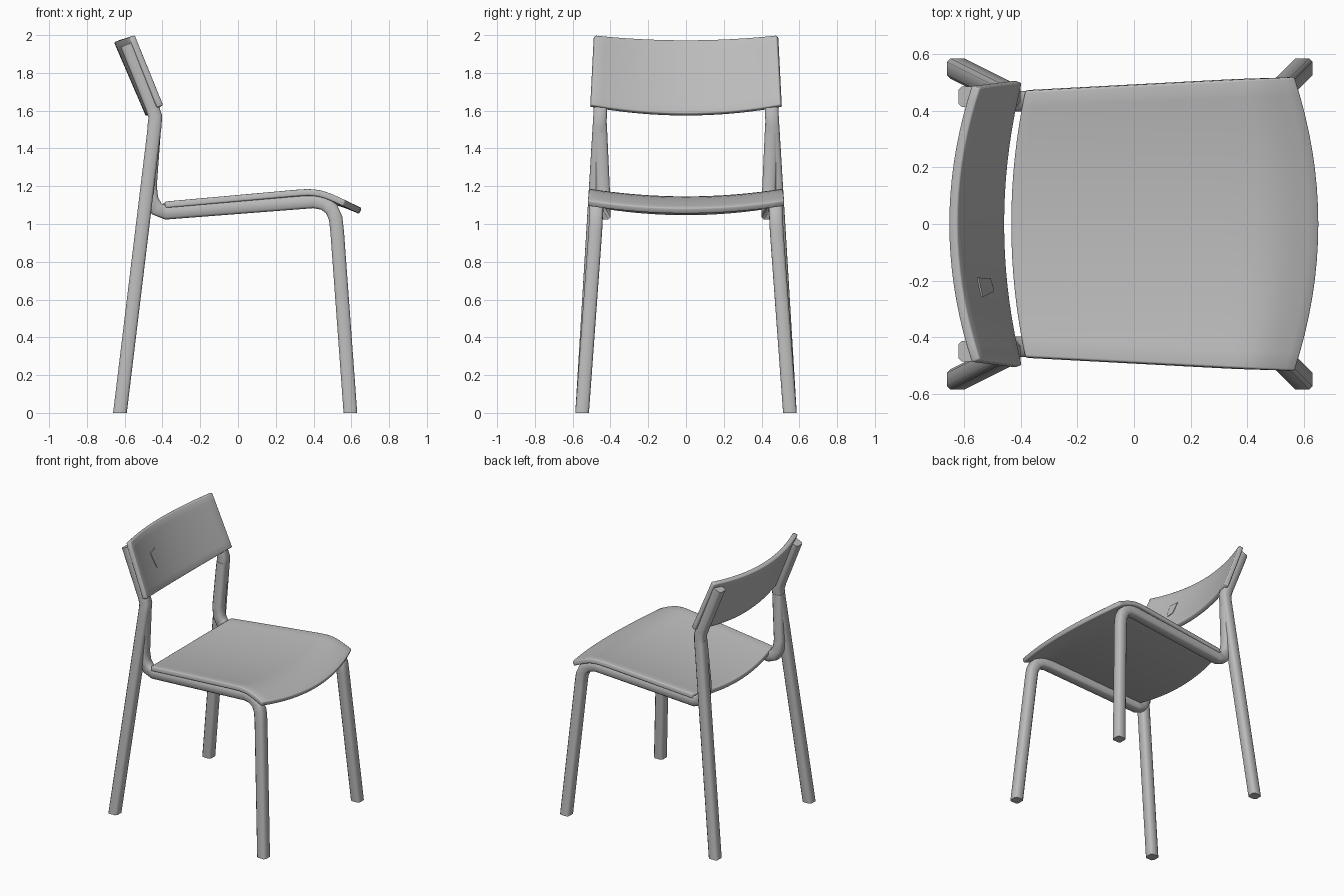
import bpy, bmesh, math
from mathutils import Vector

if "Cube" in bpy.data.objects:
    bpy.data.objects.remove(bpy.data.objects["Cube"])

grey = bpy.data.materials.new("plain grey")
grey.use_nodes = True
GREY = (0.5, 0.5, 0.5, 1)
grey.diffuse_color = GREY
grey.node_tree.nodes["Principled BSDF"].inputs["Base Color"].default_value = GREY


def finish(name, bm, angle=60):
    bmesh.ops.recalc_face_normals(bm, faces=bm.faces)
    mesh = bpy.data.meshes.new(name)
    bm.to_mesh(mesh)
    bm.free()
    mesh.materials.append(grey)
    obj = bpy.data.objects.new(name, mesh)
    bpy.context.collection.objects.link(obj)
    bpy.ops.object.select_all(action='DESELECT')
    obj.select_set(True)
    bpy.context.view_layer.objects.active = obj
    bpy.ops.object.shade_smooth_by_angle(angle=math.radians(angle))
    return obj


def bar(name, path, side, half=0.036, chamfer=0.012):
    """Sweep a square section with eased corners along a path, on one side."""
    pts = [Vector((x, y * side, z)) for x, y, z in path]
    inner = half - chamfer
    section = [(half, inner), (inner, half), (-inner, half), (-half, inner),
               (-half, -inner), (-inner, -half), (inner, -half), (half, -inner)]
    bm = bmesh.new()
    rings = []
    for i, p in enumerate(pts):
        before = (p - pts[i - 1]).normalized() if i else None
        after = (pts[i + 1] - p).normalized() if i + 1 < len(pts) else None
        before, after = before or after, after or before
        tangent = (before + after).normalized()
        across = Vector((tangent.z, 0, -tangent.x)).normalized()
        miter = 1 / max(0.7, tangent.dot(after))
        ring = [p + across * a * miter + Vector((0, b, 0)) for a, b in section]
        if p.z == 0:      # feet are cut level with the floor
            ring = [v - tangent * (v.z / tangent.z) for v in ring]
        rings.append([bm.verts.new(v) for v in ring])
    n = len(section)
    for r0, r1 in zip(rings, rings[1:]):
        for k in range(n):
            bm.faces.new((r0[k], r0[(k + 1) % n], r1[(k + 1) % n], r1[k]))
    bm.faces.new(rings[0])
    bm.faces.new(rings[-1])
    return finish(name, bm)


def panel(name, surface, nu, nv, thickness):
    """Curved sheet over u in 0..1 and v in -1..1, thickened and eased."""
    bm = bmesh.new()
    grid = [[bm.verts.new(surface(i / nu, 2 * j / nv - 1)) for j in range(nv + 1)]
            for i in range(nu + 1)]
    for i in range(nu):
        for j in range(nv):
            bm.faces.new((grid[i][j], grid[i + 1][j], grid[i + 1][j + 1], grid[i][j + 1]))
    obj = finish(name, bm, 50)
    solid = obj.modifiers.new("thickness", 'SOLIDIFY')
    solid.thickness = thickness
    solid.offset = -1
    ease = obj.modifiers.new("eased edge", 'BEVEL')
    ease.width = 0.007
    ease.segments = 2
    ease.limit_method = 'ANGLE'
    ease.angle_limit = math.radians(50)
    return obj


def seat_surface(u, v):
    # Height along the side edge, rising gently and falling at the front lip
    profile = [(0, 1.12), (0.72, 1.182), (0.8, 1.187), (0.87, 1.178), (0.93, 1.156), (1, 1.125)]
    for (a, za), (b, zb) in zip(profile, profile[1:]):
        if u <= b:
            z = za + (zb - za) * (u - a) / (b - a)
            break
    back, front = -0.435 + 0.05 * v * v, 0.655 - 0.085 * v * v
    return (back + (front - back) * u, v * (0.47 + 0.05 * u), z - 0.04 * (1 - v * v))


def back_surface(u, v):
    # u climbs from the lower edge to the upper edge of the backrest
    x = -0.457 - 0.168 * u + v * v * (0.062 + 0.018 * u)
    z = 1.585 + 0.39 * u + v * v * (0.045 - 0.02 * u)
    return (x, v * (0.5 - 0.02 * u), z)


seat = panel("seat", seat_surface, 28, 16, 0.034)
backrest = panel("backrest", back_surface, 8, 18, 0.034)

# Small raised tab on the front of the backrest
bm = bmesh.new()
base, cap = [], []
for u, v in [(0.39, -0.39), (0.35, -0.47), (0.38, -0.49), (0.62, -0.53), (0.65, -0.39)]:
    p = Vector(back_surface(u, v))
    base.append(bm.verts.new(p - Vector((0.004, 0, 0))))
    cap.append(bm.verts.new(p + Vector((0.005, 0, 0))))
for k in range(len(base)):
    n = (k + 1) % len(base)
    bm.faces.new((base[k], base[n], cap[n], cap[k]))
bm.faces.new(cap)
bm.faces.new(base)
finish("backrest_tab", bm)

rear_path = [(-0.625, 0.55, 0), (-0.441, 0.458, 1.52), (-0.438, 0.455, 1.57),
             (-0.455, 0.453, 1.62), (-0.588, 0.45, 1.95)]
rail_path = [(-0.442, 0.455, 1.53), (-0.466, 0.44, 1.2), (-0.458, 0.437, 1.13),
             (-0.43, 0.435, 1.08), (-0.38, 0.435, 1.06), (0.40, 0.468, 1.12),
             (0.455, 0.471, 1.11), (0.495, 0.474, 1.08), (0.517, 0.477, 1.03),
             (0.525, 0.48, 0.96), (0.595, 0.55, 0)]
for side, label in ((1, "left"), (-1, "right")):
    bar(label + "_rear_leg", rear_path, side)
    bar(label + "_seat_rail_and_front_leg", rail_path, side)
